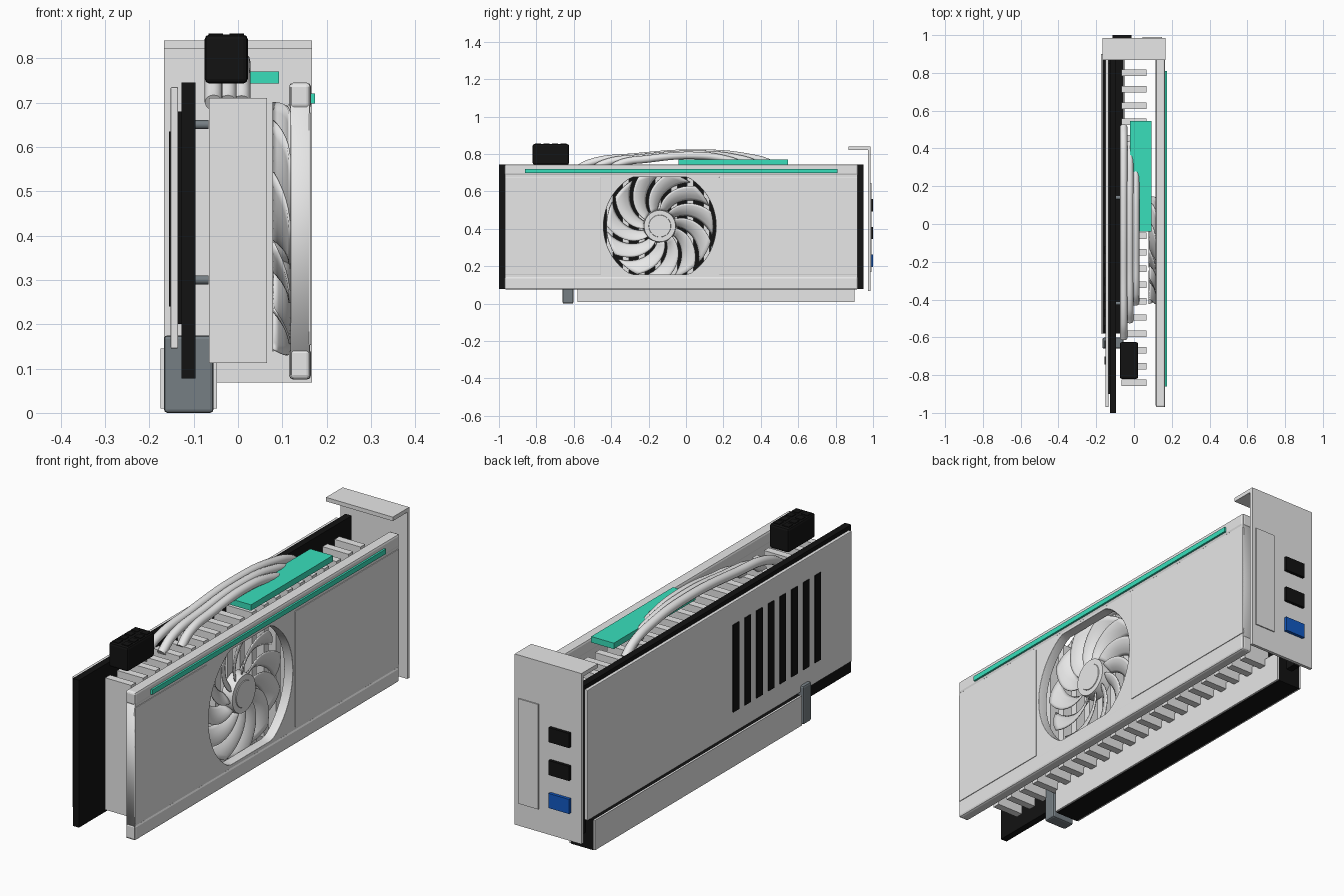
import bpy, bmesh, math
from mathutils import Vector

cube = bpy.data.objects.get("Cube")
if cube:
    bpy.data.objects.remove(cube, do_unlink=True)


def material(name, rgb):
    m = bpy.data.materials.new(name)
    m.use_nodes = True
    color = (*rgb, 1)
    m.diffuse_color = color
    m.node_tree.nodes["Principled BSDF"].inputs["Base Color"].default_value = color
    return m


GREY = material("light grey", (0.8, 0.8, 0.8))
BLACK = material("black", (0.006, 0.006, 0.006))
SLATE = material("slate grey", (0.18, 0.21, 0.23))
GREEN = material("teal green", (0.04, 0.74, 0.5))
BLUE = material("port blue", (0.006, 0.1, 0.55))


def add(name, data, mat):
    ob = bpy.data.objects.new(name, data)
    bpy.context.collection.objects.link(ob)
    data.materials.append(mat)
    return ob


def smooth(ob):
    bpy.ops.object.select_all(action='DESELECT')
    ob.select_set(True)
    bpy.context.view_layer.objects.active = ob
    bpy.ops.object.shade_smooth_by_angle(angle=math.radians(40))


def box(name, x, y, z, mat, bevel=0):
    """Box from (min, max) pairs on each axis."""
    bm = bmesh.new()
    bmesh.ops.create_cube(bm, size=1)
    for v in bm.verts:
        v.co = Vector([(a + b) / 2 + c * (b - a) for (a, b), c in zip((x, y, z), v.co)])
    if bevel:
        bmesh.ops.bevel(bm, geom=bm.edges[:], offset=bevel, segments=2,
                        profile=0.5, affect='EDGES')
    me = bpy.data.meshes.new(name)
    bm.to_mesh(me)
    bm.free()
    return add(name, me, mat)


def disc(name, x, y, z, radius, mat, bevel=0):
    """Cylinder along x, between the two x values."""
    bm = bmesh.new()
    bmesh.ops.create_cone(bm, cap_ends=True, segments=40, radius1=radius,
                          radius2=radius - bevel, depth=x[1] - x[0])
    for v in bm.verts:
        v.co = Vector(((x[0] + x[1]) / 2 + v.co.z, y + v.co.x, z + v.co.y))
    me = bpy.data.meshes.new(name)
    bm.to_mesh(me)
    bm.free()
    ob = add(name, me, mat)
    smooth(ob)
    return ob


# Circuit board and backplate
box("circuit_board", (-0.127, -0.096), (-1, 0.95), (0.078, 0.745), BLACK)
box("backplate", (-0.152, -0.135), (-0.97, 0.92), (0.145, 0.735), GREY, 0.003)
box("backplate_spacer", (-0.136, -0.126), (-0.9, 0.85), (0.2, 0.68), BLACK)
for i in range(8):
    y = -0.138 - i * 0.0835
    box(f"backplate_vent_{i}", (-0.156, -0.15), (y - 0.021, y + 0.021), (0.24, 0.635), BLACK)

# Edge connector: dark core between two plates, and its clip
box("edge_connector_core", (-0.167, -0.055), (-0.58, 0.9), (0.008, 0.145), BLACK)
for x in (-0.171, -0.051):
    box("edge_connector_plate", (x - 0.004, x + 0.004), (-0.58, 0.9), (0.01, 0.145), GREY)
box("connector_clip", (-0.167, -0.055), (-0.66, -0.602), (0, 0.175), SLATE, 0.008)

# Heatsink fins
for i in range(20):
    y = -0.84 + i * 0.0863
    box(f"heatsink_fin_{i}", (-0.065, 0.065), (y - 0.017, y + 0.017), (0.113, 0.71), GREY)
for y in (-0.42, 0.14):
    for z in (0.3, 0.65):
        disc("mounting_screw", (-0.097, -0.066), y, z, 0.01, SLATE)

# Shroud: flat outline with a fan opening that has a flat top and bottom
FAN_Y, FAN_Z = -0.14, 0.415
curve = bpy.data.curves.new("shroud", 'CURVE')
curve.dimensions = '2D'
curve.fill_mode = 'BOTH'
curve.extrude = 0.02
curve.bevel_depth = 0.002
outline = [(-0.966, 0.08), (0.916, 0.08), (0.916, 0.74), (-0.966, 0.74)]
opening = []
for i in range(64):
    a = math.tau * i / 64
    dz = 0.303 * math.sin(a)
    opening.append((FAN_Y + 0.303 * math.cos(a), FAN_Z + max(-0.26, min(0.264, dz))))
for pts in (outline, opening):
    sp = curve.splines.new('POLY')
    sp.points.add(len(pts) - 1)
    sp.use_cyclic_u = True
    for p, (u, v) in zip(sp.points, pts):
        p.co = (u, v, 0, 1)
shroud = add("shroud", curve, GREY)
shroud.location.x = 0.14
shroud.rotation_euler = (math.pi / 2, 0, math.pi / 2)

# Shroud rails, raised side panels and accent strip
box("shroud_bottom_rail", (0.115, 0.165), (-0.97, 0.92), (0.075, 0.145), GREY, 0.01)
box("shroud_top_rail", (0.115, 0.165), (-0.97, 0.92), (0.685, 0.745), GREY, 0.01)
for name, y in (("front", (-0.968, -0.457)), ("back", (0.177, 0.918))):
    box(f"shroud_{name}_panel", (0.155, 0.165), y, (0.153, 0.677), GREY, 0.002)
box("accent_strip", (0.16, 0.174), (-0.86, 0.81), (0.698, 0.72), GREEN)

# Fan: hub and swept, pitched blades
disc("fan_hub", (0.078, 0.128), FAN_Y, FAN_Z, 0.09, GREY, 0.006)
disc("fan_hub_cap", (0.127, 0.131), FAN_Y, FAN_Z, 0.06, GREY, 0.002)
BLADES, ROWS, COLS = 11, 10, 6
bm = bmesh.new()
for b in range(BLADES):
    grid = []
    for i in range(ROWS + 1):
        t = i / ROWS
        r = 0.08 + 0.205 * t
        row = []
        for j in range(COLS + 1):
            s = j / COLS
            a = math.tau * (b + 0.8 * s) / BLADES - 0.75 * t ** 1.3
            x = 0.08 + 0.037 * s + 0.008 * math.sin(math.pi * s)
            row.append(bm.verts.new((x, FAN_Y + r * math.cos(a), FAN_Z + r * math.sin(a))))
        grid.append(row)
    for i in range(ROWS):
        for j in range(COLS):
            bm.faces.new((grid[i][j], grid[i + 1][j], grid[i + 1][j + 1], grid[i][j + 1]))
mesh = bpy.data.meshes.new("fan_blades")
bm.to_mesh(mesh)
bm.free()
blades = add("fan_blades", mesh, GREY)
smooth(blades)
solid = blades.modifiers.new("thickness", 'SOLIDIFY')
solid.thickness = 0.005
solid.offset = 0

# Power socket and the arched tubes
box("power_socket", (-0.075, 0.022), (-0.82, -0.625), (0.743, 0.853), BLACK, 0.01)
for i in range(4):
    for x in (-0.05, -0.003):
        y = -0.79 + i * 0.045
        box("socket_ridge", (x - 0.016, x + 0.016), (y - 0.016, y + 0.016), (0.85, 0.856), BLACK)
ARCH = [(-1, 0), (-0.85, 0.05), (-0.4, 0.085), (0.2, 0.105), (0.65, 0.085), (0.9, 0.045), (1, 0)]
for k, (x, half) in enumerate(((-0.055, 0.56), (-0.023, 0.47), (0.008, 0.375))):
    tube = bpy.data.curves.new("tube", 'CURVE')
    tube.dimensions = '3D'
    tube.bevel_depth = 0.02
    tube.bevel_resolution = 4
    tube.use_fill_caps = True
    sp = tube.splines.new('BEZIER')
    sp.bezier_points.add(len(ARCH) - 1)
    for p, (u, h) in zip(sp.bezier_points, ARCH):
        p.co = (x, -0.045 + half * u, 0.7 + h * (1 - 0.06 * k))
        p.handle_left_type = p.handle_right_type = 'AUTO'
    add(f"tube_{k}", tube, GREY)

# Accent plate on top
box("accent_plate", (-0.02, 0.093), (-0.04, 0.545), (0.743, 0.77), GREEN)

# Rear bracket with vent panel and ports
box("bracket_plate", (-0.167, 0.167), (0.972, 0.986), (0.068, 0.84), GREY)
box("bracket_flange", (-0.167, 0.167), (0.868, 0.986), (0.822, 0.84), GREY)
box("bracket_panel", (0.046, 0.148), (0.98, 0.991), (0.17, 0.645), GREY)
for i, mat in enumerate((BLACK, BLACK, BLUE)):
    z = 0.527 - i * 0.149
    box(f"port_{i}", (-0.114, -0.012), (0.98, 1), (z - 0.033, z + 0.033), mat)
